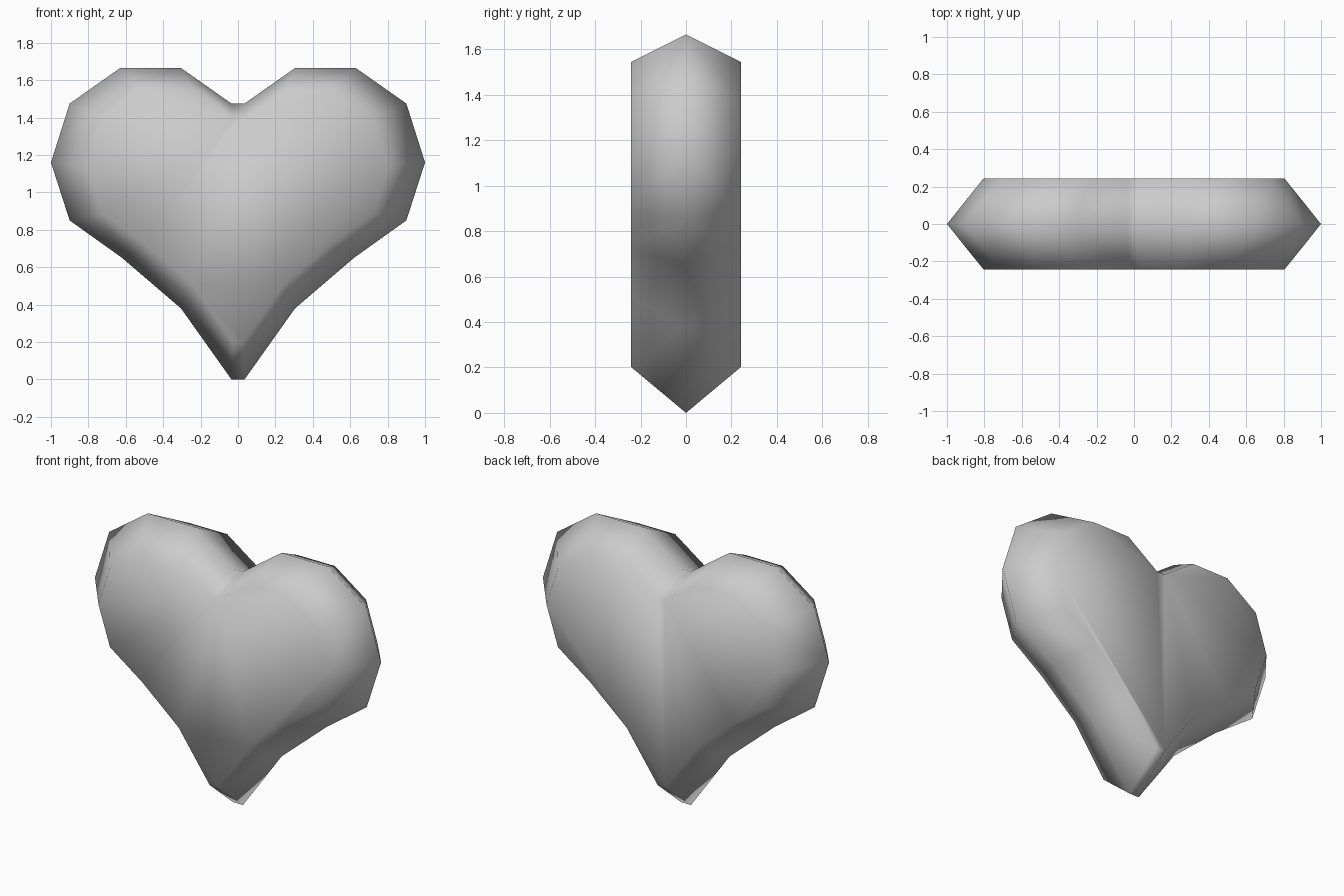
import bpy
import bmesh

cube = bpy.data.objects.get("Cube")
if cube:
    bpy.data.objects.remove(cube, do_unlink=True)

# Half outline of the heart, from the notch round to the tip (x, z)
HALF = [(0.035, 1.475), (0.305, 1.665), (0.63, 1.665), (0.9, 1.475), (1.0, 1.16),
        (0.9, 0.85), (0.62, 0.65), (0.305, 0.38), (0.035, 0.0)]
OUTLINE = HALF + [(-x, z) for x, z in reversed(HALF)]
DEPTH = 0.243        # half thickness
INSET = 0.805        # size of the flat faces relative to the rim
CENTRE = 1.04        # height the faces shrink towards

grey = bpy.data.materials.new("plain grey")
grey.use_nodes = True
grey.diffuse_color = (0.6, 0.6, 0.6, 1)
grey.node_tree.nodes["Principled BSDF"].inputs["Base Color"].default_value = (0.6, 0.6, 0.6, 1)

bm = bmesh.new()


def ring(y, scale):
    return [bm.verts.new((x * scale, y, CENTRE + (z - CENTRE) * scale)) for x, z in OUTLINE]


def split_face(loop, cut):
    # Flat face in two pieces, divided from the notch to the cut point
    bm.faces.new(loop[:cut + 1] + loop[-1:])
    bm.faces.new(loop[cut:])


# Sharp rim with a bevelled band to each flat face
rim = ring(0, 1)
front = ring(-DEPTH, INSET)
back = ring(DEPTH, INSET)
count = len(rim)
for side in (front, back):
    for i in range(count):
        j = (i + 1) % count
        bm.faces.new((rim[i], rim[j], side[j], side[i]))
split_face(front, 11)
split_face(back, 9)
bmesh.ops.recalc_face_normals(bm, faces=bm.faces)
for face in bm.faces:
    face.smooth = True

mesh = bpy.data.meshes.new("heart")
bm.to_mesh(mesh)
bm.free()
mesh.materials.append(grey)
heart = bpy.data.objects.new("heart", mesh)
bpy.context.collection.objects.link(heart)
